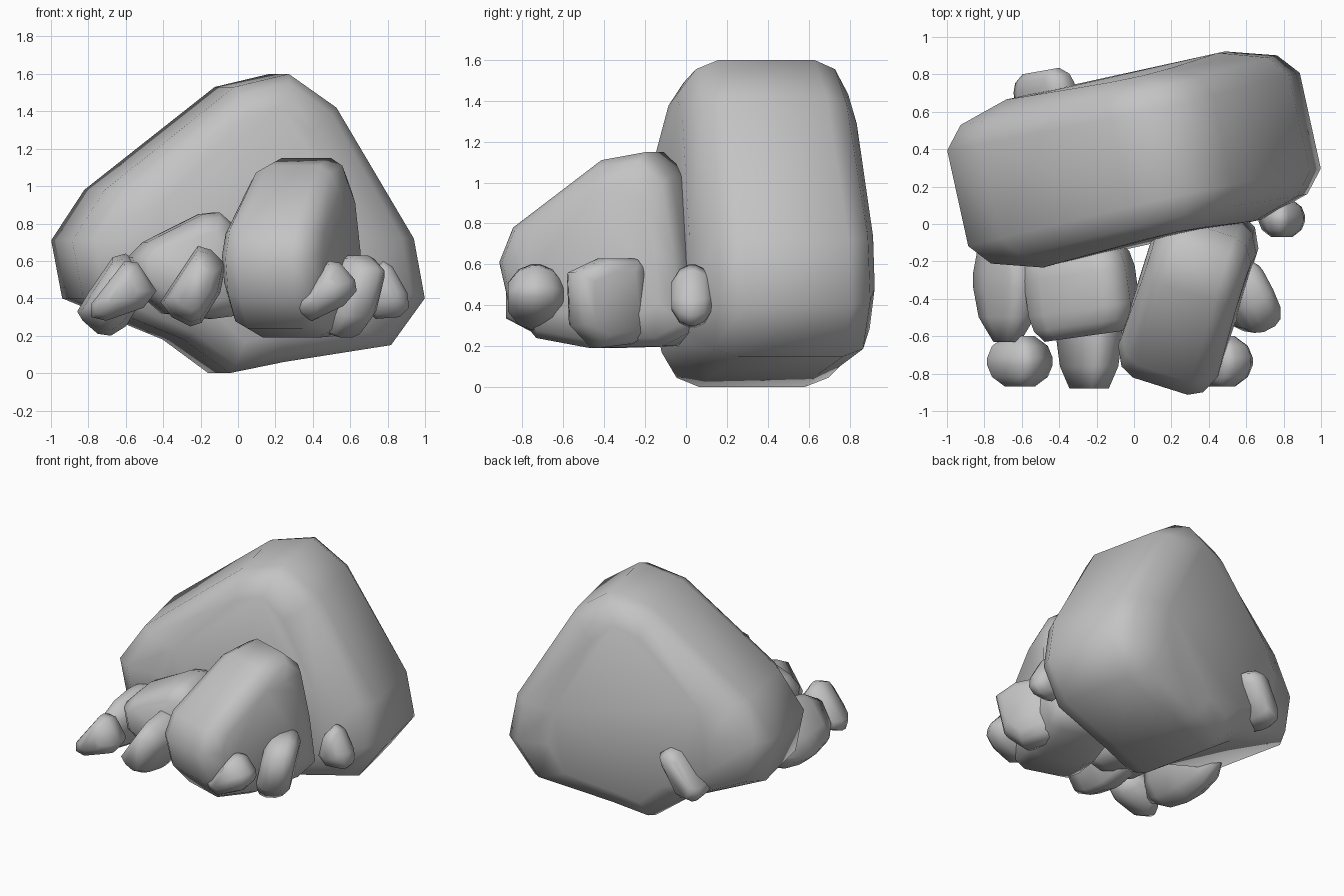
import bpy, bmesh, math
from mathutils import Matrix

if "Cube" in bpy.data.objects:
    bpy.data.objects.remove(bpy.data.objects["Cube"])

stone = bpy.data.materials.new("grey stone")
stone.use_nodes = True
GREY = (0.55, 0.55, 0.55, 1)
stone.diffuse_color = GREY
stone.node_tree.nodes["Principled BSDF"].inputs["Base Color"].default_value = GREY


def rock(name, outline, centre, half, angle=0, shrink=(0.45, 0.45), flat=0.15, lean=0, taper=0):
    """Upright outline lofted through rounded-off rings, then turned about z.
    flat: share of the depth at full size; lean: depth shift towards the foot;
    taper: thinning of the upper part."""
    wide = [p[0] for p in outline]
    tall = [p[1] for p in outline]
    ca, cz = (min(wide) + max(wide)) / 2, (min(tall) + max(tall)) / 2
    mid = (1 + flat) / 2 + .04
    levels = [(-1, 1), (-mid, .27), (-flat, 0), (flat, 0), (mid, .27), (1, 1)]
    bm = bmesh.new()
    rings = []
    for depth, k in levels:
        sa, sz = (1 - k * (1 - s) for s in shrink)
        ring = []
        for a, z in outline:
            up = (z - cz) * sz
            thin = 1 - taper * max(0, up)
            ring.append(bm.verts.new(((a - ca) * sa, depth * half * thin - lean * up, cz + up)))
        rings.append(ring)
    n = len(outline)
    for low, high in zip(rings, rings[1:]):
        for i in range(n):
            j = (i + 1) % n
            bm.faces.new((low[i], low[j], high[j], high[i]))
    bm.faces.new(rings[0])
    bm.faces.new(rings[-1])
    bmesh.ops.recalc_face_normals(bm, faces=bm.faces)
    bm.transform(Matrix.Translation((*centre, 0)) @ Matrix.Rotation(math.radians(angle), 4, 'Z'))
    mesh = bpy.data.meshes.new(name)
    bm.to_mesh(mesh)
    bm.free()
    mesh.materials.append(stone)
    mesh.shade_smooth()
    bpy.context.collection.objects.link(bpy.data.objects.new(name, mesh))


# Large slab at the back
rock("main_boulder",
     [(-.89, .71), (-.83, .4), (-.28, .18), (-.03, 0), (.27, .06), (.855, .15),
      (1.04, .4), (.98, .72), (.56, 1.42), (.3, 1.6), (0, 1.53), (-.71, .98)],
     (0, .345), .46, 12.4, (.62, .79), .57, taper=.11)

# Leaning block in front
rock("front_boulder",
     [(-.47, .61), (-.4, .78), (.05, 1.11), (.28, 1.15), (.41, 1.03), (.48, .65),
      (.53, .28), (.37, .2), (0, .19), (-.28, .24), (-.42, .4)],
     (.29, -.39), .28, 72.5, (.72, .68), .55, taper=.2)

# Middle stones
rock("middle_block",
     [(-.58, .62), (-.5, .7), (-.2, .85), (-.11, .86), (-.03, .79), (.02, .5),
      (0, .31), (-.15, .29), (-.4, .32), (-.55, .45)],
     (-.28, -.36), .24, 8, (.78, .65), .4)
rock("middle_stone",
     [(-.42, .38), (-.22, .68), (-.15, .66), (-.07, .58), (-.1, .43), (-.2, .27),
      (-.26, .25), (-.36, .3)],
     (-.24, -.59), .29, 0, (.6, .6), .1)
rock("right_side_stone",
     [(-.86, .33), (-.8, .43), (-.67, .62), (-.6, .64), (-.5, .55), (-.52, .38),
      (-.6, .25), (-.68, .2), (-.75, .21), (-.83, .28)],
     (-.68, -.3), .33, 0, (.4, .5), .12)
rock("left_side_stone",
     [(-.59, .56), (-.43, .63), (-.25, .63), (-.2, .58), (-.18, .33), (-.17, .22),
      (-.42, .19), (-.55, .3)],
     (.6, -.39), .115, 118, (.65, .7), .3, lean=.2)

# Small pebbles around the edge
rock("right_front_pebble",
     [(-.78, .37), (-.6, .6), (-.53, .59), (-.43, .44), (-.5, .35), (-.7, .28), (-.78, .3)],
     (-.61, -.735), .135)
rock("left_front_pebble",
     [(.28, .36), (.32, .31), (.39, .28), (.56, .36), (.63, .44), (.62, .5), (.54, .59),
      (.48, .6), (.43, .53)],
     (.46, -.735), .135)
rock("left_end_pebble",
     [(.66, .36), (.73, .29), (.86, .3), (.91, .35), (.9, .43), (.82, .57), (.77, .6), (.7, .52)],
     (.79, .03), .1)
rock("back_pebble",
     [(-.64, .33), (-.58, .27), (-.46, .3), (-.33, .5), (-.31, .57), (-.38, .62),
      (-.46, .6), (-.62, .38)],
     (-.475, .69), .13, 10, (.6, .75), .3)
